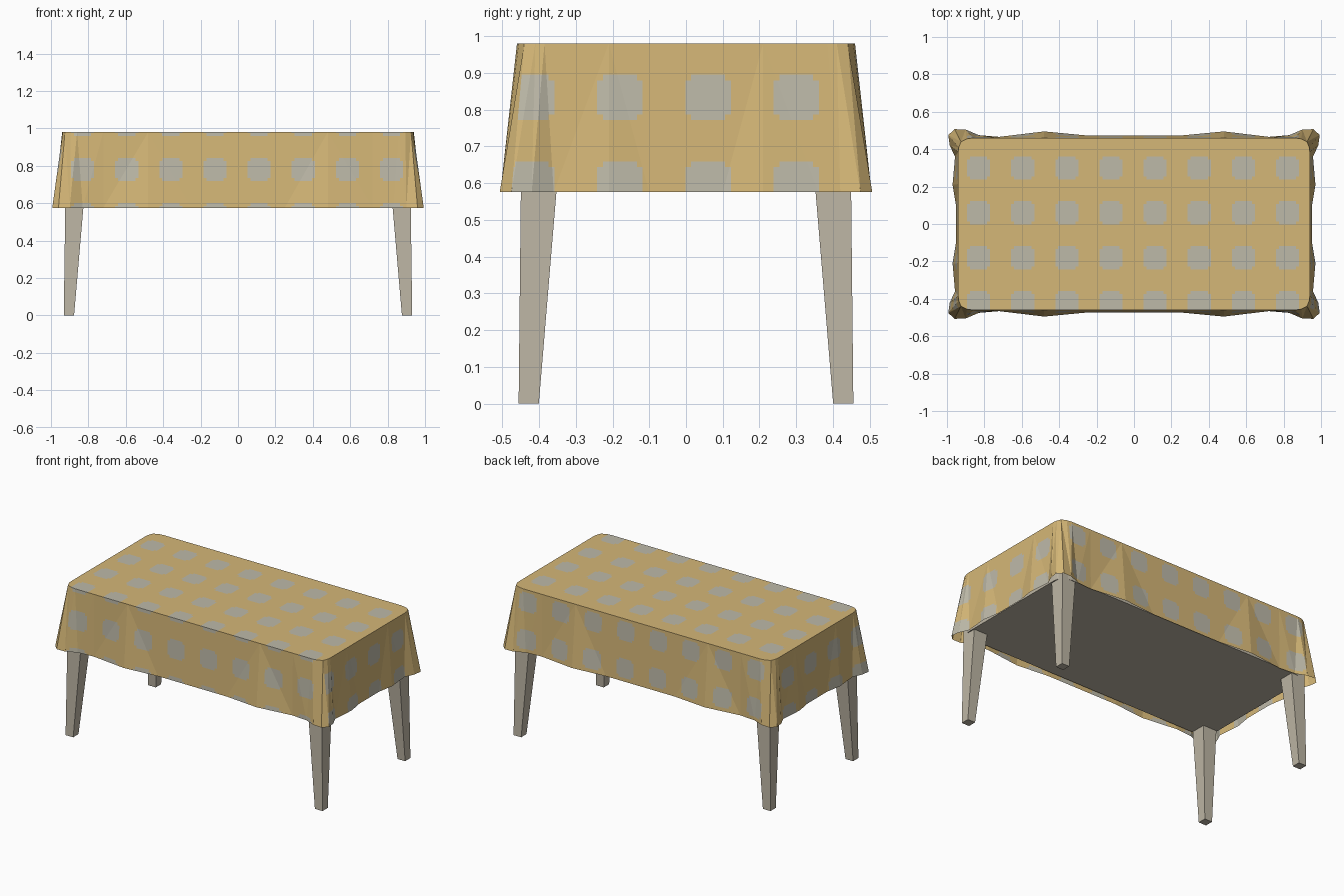
import bpy, bmesh
from mathutils import Vector

if "Cube" in bpy.data.objects:
    bpy.data.objects.remove(bpy.data.objects["Cube"])

TOP, HEM = 0.98, 0.575


def material(name, rgb):
    m = bpy.data.materials.new(name)
    lin = [(c / 255 / 12.92 if c < 10 else ((c / 255 + 0.055) / 1.055) ** 2.4) for c in rgb]
    m.diffuse_color = (*lin, 1)
    m.use_nodes = True
    m.node_tree.nodes["Principled BSDF"].inputs["Base Color"].default_value = m.diffuse_color
    return m


tan = material("tan cloth", (213, 183, 119))
grey = material("grey squares", (190, 186, 169))
wood = material("pale wood", (190, 182, 165))


def make_object(name, bm, mats):
    me = bpy.data.meshes.new(name)
    bm.to_mesh(me)
    bm.free()
    for m in mats:
        me.materials.append(m)
    ob = bpy.data.objects.new(name, me)
    bpy.context.collection.objects.link(ob)
    return ob


def ring(quarter):
    """Mirror a quarter outline (from the +y middle to the +x middle) all the way round."""
    half = quarter + [(x, -y) for x, y in reversed(quarter)]
    return half + [(-x, y) for x, y in reversed(half)]


def loft(bm, low, z0, high, z1, cap_low, cap_high):
    a = [bm.verts.new((x, y, z0)) for x, y in low]
    b = [bm.verts.new((x, y, z1)) for x, y in high]
    n = len(a)
    for i in range(n):
        j = (i + 1) % n
        bm.faces.new((a[i], b[i], b[j], a[j]))
    if cap_high:
        bm.faces.new(list(reversed(b)))
    if cap_low:
        bm.faces.new(a)


# Outlines: tabletop edge and wavy hem with flared corners
edge = ring([(.25, .46), (.48, .46), (.72, .46), (.86, .46), (.895, .455), (.925, .44),
             (.937, .41), (.94, .385), (.94, .36), (.94, .21), (.94, .1)])
hem = ring([(.25, .473), (.48, .495), (.72, .466), (.83, .475), (.90, .505), (.96, .507),
            (.993, .475), (.985, .42), (.957, .36), (.97, .21), (.952, .1)])

# Square pattern, laid out on the unfolded cloth
COLS = [0.236 * (k + 0.5) - 0.005 for k in range(-6, 6)]
ROWS = [0.06 + 0.24 * k for k in range(-4, 4)]
HALF, CORNER = 0.062, 0.016
END, SIDE = 0.91, 0.46     # where the cloth folds down


def cut_lines(centres):
    return [c + d for c in centres for d in (-HALF, CORNER - HALF, HALF - CORNER, HALF)]


def zone(t, centres):
    d = min(abs(t - c) for c in centres)
    return 0 if d > HALF else (1 if d > HALF - CORNER else 2)


# Tablecloth
bm = bmesh.new()
loft(bm, hem, HEM, edge, TOP, False, True)
bmesh.ops.triangulate(bm, faces=[f for f in bm.faces if len(f.verts) == 4])
planes = [((u, 0, 0), (1, 0, 0)) for u in cut_lines(COLS) if abs(u) < 1]
planes += [((0, v, 0), (0, 1, 0)) for v in cut_lines(ROWS) if abs(v) < 0.5]
drops = [abs(u) - END for u in cut_lines(COLS)] + [abs(v) - SIDE for v in cut_lines(ROWS)]
planes += [((0, 0, TOP - d), (0, 0, 1)) for d in drops if 0.005 < d < TOP - HEM - 0.003]
for co, no in planes:
    bmesh.ops.bisect_plane(bm, geom=bm.verts[:] + bm.edges[:] + bm.faces[:],
                           dist=1e-5, plane_co=co, plane_no=no)
bm.normal_update()
for f in bm.faces:
    c, n = f.calc_center_median(), f.normal
    u, v = c.x, c.y
    if abs(n.z) < 0.9:
        if abs(n.y) > abs(n.x):
            v = (SIDE + TOP - c.z) * (1 if c.y > 0 else -1)
        else:
            u = (END + TOP - c.z) * (1 if c.x > 0 else -1)
    f.material_index = 1 if zone(u, COLS) + zone(v, ROWS) >= 3 and zone(u, COLS) * zone(v, ROWS) else 0
make_object("tablecloth", bm, [tan, grey])

# Table body under the cloth
bm = bmesh.new()
body = [(x * 0.99, y * 0.985) for x, y in edge]
loft(bm, body, 0.59, body, 0.97, True, True)
bmesh.ops.recalc_face_normals(bm, faces=bm.faces)
make_object("table_body", bm, [wood])


# Tapered legs
def square(cx, cy, h):
    return [(cx - h, cy - h), (cx - h, cy + h), (cx + h, cy + h), (cx + h, cy - h)]


for sx, lr in ((-1, "left"), (1, "right")):
    for sy, fb in ((-1, "front"), (1, "back")):
        bm = bmesh.new()
        loft(bm, square(sx * .904, sy * .428, .0275), 0,
             square(sx * .873, sy * .399, .05), 0.62, True, True)
        bmesh.ops.recalc_face_normals(bm, faces=bm.faces)
        make_object(f"{fb}_{lr}_leg", bm, [wood])
